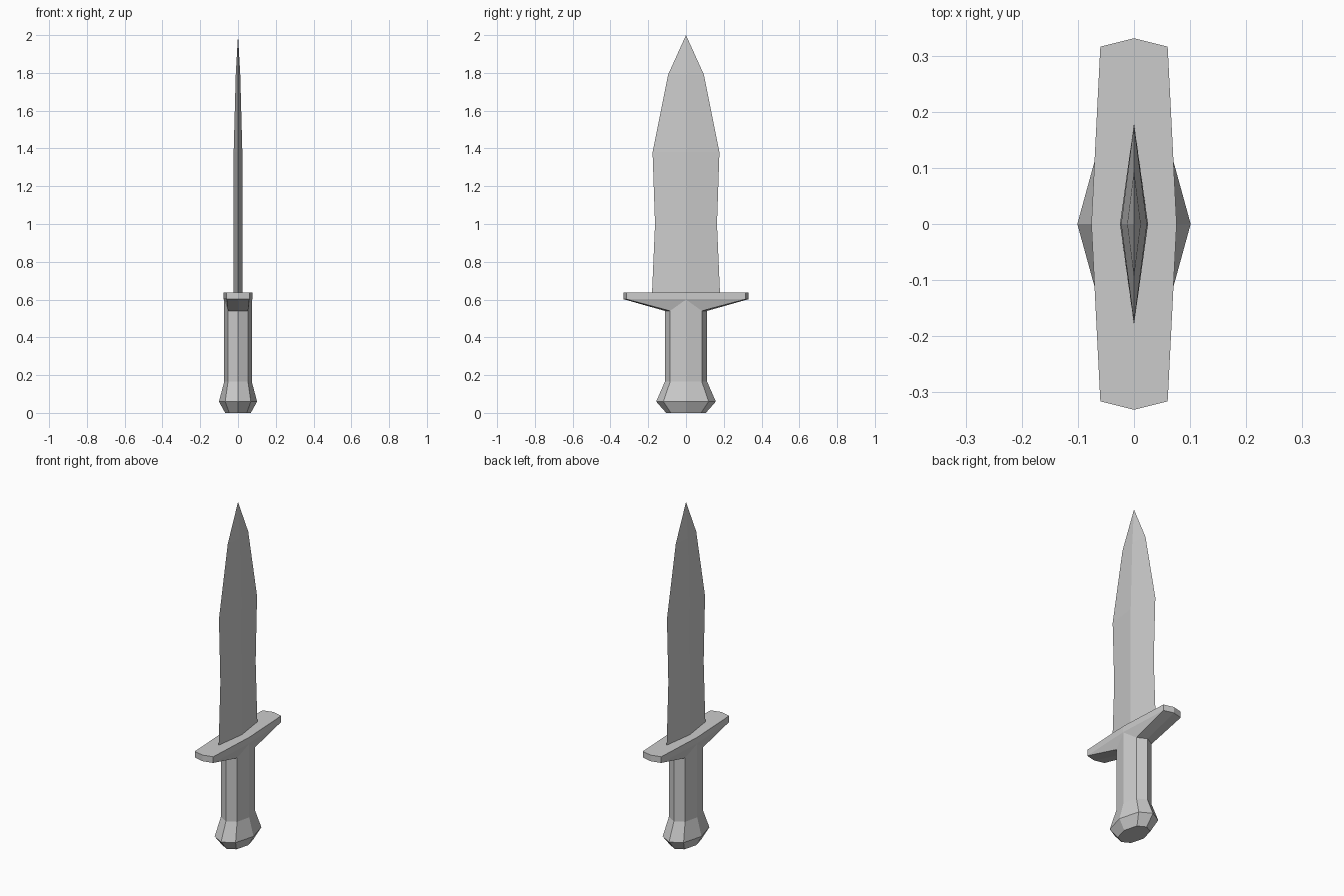
import bpy
import bmesh

if "Cube" in bpy.data.objects:
    bpy.data.objects.remove(bpy.data.objects["Cube"])


def ring8(rx, dx, dy, ry, z):
    """Eight-sided section: x point, diagonal, y point, mirrored. z = (x, diagonal, y) heights."""
    zx, zd, zy = z if isinstance(z, tuple) else (z, z, z)
    return [(rx, 0, zx), (dx, dy, zd), (0, ry, zy), (-dx, dy, zd),
            (-rx, 0, zx), (-dx, -dy, zd), (0, -ry, zy), (dx, -dy, zd)]


def ring4(rx, ry, z):
    return [(rx, 0, z), (0, ry, z), (-rx, 0, z), (0, -ry, z)]


def loft(name, rings, tip=None):
    bm = bmesh.new()
    loops = [[bm.verts.new(p) for p in r] for r in rings]
    n = len(rings[0])
    for a, b in zip(loops, loops[1:]):
        for i in range(n):
            j = (i + 1) % n
            bm.faces.new((a[i], a[j], b[j], b[i]))
    bm.faces.new(loops[0][::-1])
    if tip:
        t = bm.verts.new(tip)
        for i in range(n):
            bm.faces.new((loops[-1][i], loops[-1][(i + 1) % n], t))
    else:
        bm.faces.new(loops[-1])
    bmesh.ops.recalc_face_normals(bm, faces=bm.faces)
    mesh = bpy.data.meshes.new(name)
    bm.to_mesh(mesh)
    bm.free()
    obj = bpy.data.objects.new(name, mesh)
    bpy.context.collection.objects.link(obj)
    return obj


# Pommel, grip and flared crossguard as one continuous eight-sided form
loft("hilt", [
    ring8(0.068, 0.046, 0.080, 0.105, 0.0),
    ring8(0.101, 0.068, 0.120, 0.158, 0.06),
    ring8(0.073, 0.053, 0.084, 0.112, 0.165),
    ring8(0.073, 0.053, 0.084, 0.112, (0.60, 0.54, 0.54)),
    ring8(0.076, 0.060, 0.316, 0.331, 0.602),
    ring8(0.076, 0.060, 0.316, 0.331, 0.638),
])

# Leaf-shaped blade with a diamond section
loft("blade", [
    ring4(0.025, 0.180, 0.630),
    ring4(0.025, 0.164, 1.0),
    ring4(0.023, 0.177, 1.38),
    ring4(0.012, 0.095, 1.79),
], tip=(0, 0, 2.0))
